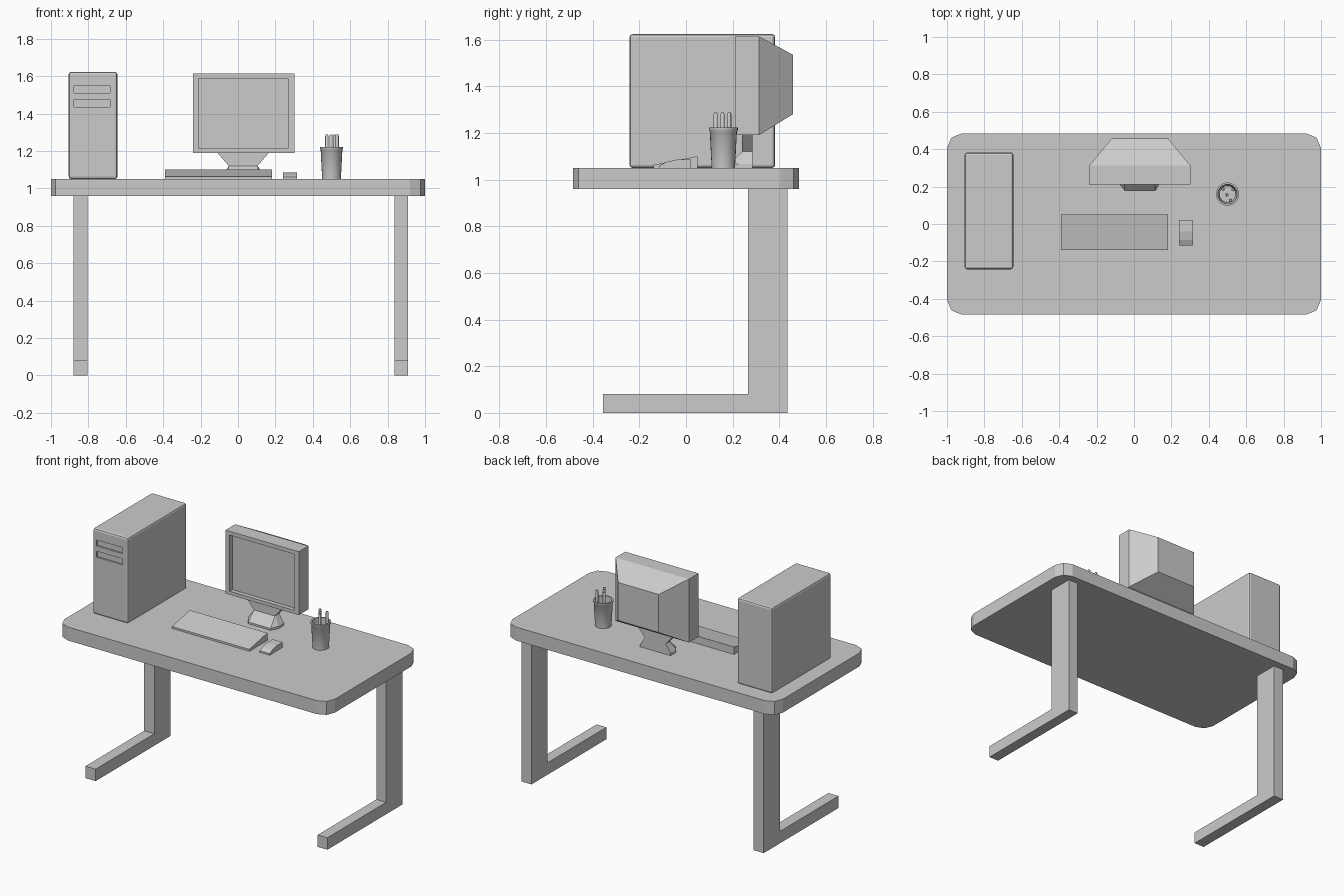
import bpy, bmesh, math

if "Cube" in bpy.data.objects:
    bpy.data.objects.remove(bpy.data.objects["Cube"])


def loft(name, rings, smooth=False):
    """Skin a closed solid through rings that have equal point counts."""
    bm = bmesh.new()
    loops = [[bm.verts.new(p) for p in ring] for ring in rings]
    n = len(loops[0])
    for a, b in zip(loops, loops[1:]):
        for i in range(n):
            j = (i + 1) % n
            bm.faces.new((a[i], a[j], b[j], b[i]))
    bm.faces.new(loops[0])
    bm.faces.new(loops[-1])
    bmesh.ops.recalc_face_normals(bm, faces=bm.faces[:])
    me = bpy.data.meshes.new(name)
    bm.to_mesh(me)
    bm.free()
    ob = bpy.data.objects.new(name, me)
    bpy.context.collection.objects.link(ob)
    if smooth:
        bpy.ops.object.select_all(action='DESELECT')
        ob.select_set(True)
        bpy.context.view_layer.objects.active = ob
        bpy.ops.object.shade_smooth_by_angle(angle=math.radians(40))
    return ob


def side_profile(name, pts, x0, x1):
    """Extrude a (y, z) outline along x."""
    return loft(name, [[(x, y, z) for y, z in pts] for x in (x0, x1)])


def rect_xz(x0, x1, z0, z1, y):
    return [(x0, y, z0), (x1, y, z0), (x1, y, z1), (x0, y, z1)]


def rect_xy(x0, x1, y0, y1, z):
    return [(x0, y0, z), (x1, y0, z), (x1, y1, z), (x0, y1, z)]


def circle(cx, cy, r, z, n):
    return [(cx + r * math.cos(2 * math.pi * i / n),
             cy + r * math.sin(2 * math.pi * i / n), z) for i in range(n)]


TOP = 1.05

# Desk top with two-segment rounded corners
outline = []
for k, (sx, sy) in enumerate([(1, 1), (-1, 1), (-1, -1), (1, -1)]):
    for s in range(3):
        a = math.radians(90 * k + 45 * s)
        outline.append((sx * 0.92 + 0.08 * math.cos(a), sy * 0.405 + 0.08 * math.sin(a)))
loft("desk_top", [[(x, y, z) for x, y in outline] for z in (0.96, TOP)])

# L-shaped legs
leg = [(-0.355, 0), (0.436, 0), (0.436, 0.96), (0.265, 0.96), (0.265, 0.08), (-0.355, 0.08)]
side_profile("left_leg", leg, -0.88, -0.805)
side_profile("right_leg", leg, 0.838, 0.91)

# Computer tower with softened edges and two recessed drive slots
tower = loft("computer_tower", [rect_xz(-0.905, -0.645, TOP, 1.623, y) for y in (-0.242, 0.382)])
bev = tower.modifiers.new("soft_edges", 'BEVEL')
bev.width = 0.013
bev.segments = 2
for i, z in enumerate((1.51, 1.435)):
    slot = loft(f"slot_cutter_{i + 1}", [rect_xz(-0.878, -0.685, z, z + 0.04, y) for y in (-0.3, -0.23)])
    slot.hide_render = True
    slot.hide_viewport = True
    cut = tower.modifiers.new(f"slot_{i + 1}", 'BOOLEAN')
    cut.operation = 'DIFFERENCE'
    cut.object = slot

# Monitor: recessed screen, bezel box, tapered back
loft("monitor", [
    rect_xz(-0.21, 0.267, 1.213, 1.588, 0.24),
    rect_xz(-0.21, 0.267, 1.213, 1.588, 0.211),
    rect_xz(-0.24, 0.302, 1.19, 1.614, 0.211),
    rect_xz(-0.24, 0.302, 1.19, 1.614, 0.312),
    rect_xz(-0.118, 0.182, 1.28, 1.535, 0.458),
])

# Monitor neck flaring up to the case, and sloping foot
loft("monitor_neck", [rect_xy(-0.05, 0.105, 0.24, 0.285, 1.12),
                      rect_xy(-0.11, 0.165, 0.24, 0.285, 1.19)])
foot_plan = [(-0.05, 0.18), (0.115, 0.18), (0.14, 0.225), (0.14, 0.285), (-0.085, 0.285), (-0.085, 0.225)]
foot_heights = [1.062, 1.062, 1.067, 1.067, 1.067, 1.067]
loft("monitor_foot", [
    [(x, y, TOP) for x, y in foot_plan],
    [(x, y, h) for (x, y), h in zip(foot_plan, foot_heights)],
    [(-0.05, 0.24, 1.12), (0.105, 0.24, 1.12), (0.105, 0.25, 1.12),
     (0.105, 0.285, 1.12), (-0.05, 0.285, 1.12), (-0.05, 0.25, 1.12)],
])

# Keyboard wedge and mouse
side_profile("keyboard", [(-0.14, TOP), (0.05, TOP), (0.05, 1.1), (-0.14, 1.063)], -0.39, 0.182)
side_profile("mouse", [(-0.115, TOP), (0.022, TOP), (0.022, 1.085), (-0.04, 1.085),
                       (-0.085, 1.075), (-0.115, 1.06)], 0.241, 0.315)

# Pen cup: tapered wall, rim, hollow inside
CX, CY = 0.50, 0.16
loft("pen_cup", [circle(CX, CY, r, z, 24) for r, z in (
    (0.05, TOP), (0.058, 1.205), (0.062, 1.21), (0.062, 1.222),
    (0.052, 1.222), (0.044, 1.065))], smooth=True)

# Pens standing in the cup
for i, (dx, dy) in enumerate([(-0.025, 0.027), (0.03, 0.025), (-0.003, -0.004), (0.016, -0.033)]):
    loft(f"pen_{i + 1}", [circle(CX + dx, CY + dy, r, z, 10) for r, z in (
        (0.009, 1.06), (0.009, 1.28), (0.006, 1.287))], smooth=True)
